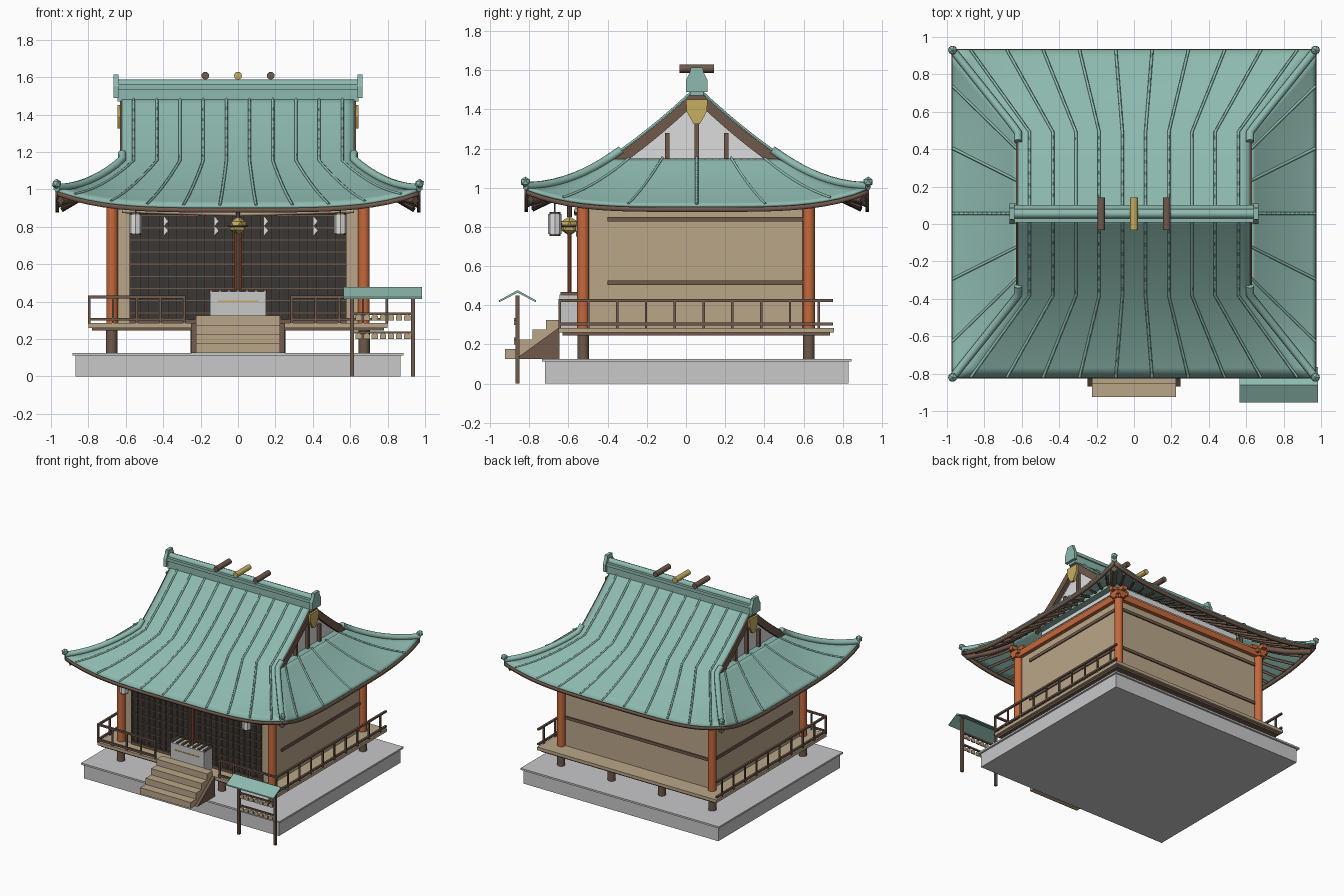
import bpy, bmesh, math
from mathutils import Vector

if "Cube" in bpy.data.objects:
    bpy.data.objects.remove(bpy.data.objects["Cube"])


def material(name, rgb):
    m = bpy.data.materials.new(name)
    m.use_nodes = True
    m.diffuse_color = (*rgb, 1)
    m.node_tree.nodes["Principled BSDF"].inputs["Base Color"].default_value = (*rgb, 1)
    return m


TEAL = material("copper green", (0.27, 0.49, 0.43))
TAN = material("pale wood", (0.49, 0.38, 0.25))
BROWN = material("dark wood", (0.16, 0.10, 0.07))
RED = material("vermilion", (0.56, 0.14, 0.045))
DARK = material("charcoal", (0.04, 0.038, 0.035))
STONE = material("stone grey", (0.58, 0.58, 0.59))
WHITE = material("paper white", (0.72, 0.72, 0.73))
GOLD = material("brass", (0.57, 0.42, 0.12))
C = 0.055  # building centre in y


def finish(name, bm, mat, smooth=False):
    me = bpy.data.meshes.new(name)
    bm.to_mesh(me)
    bm.free()
    me.materials.append(mat)
    ob = bpy.data.objects.new(name, me)
    bpy.context.collection.objects.link(ob)
    if smooth:
        bpy.ops.object.select_all(action='DESELECT')
        ob.select_set(True)
        bpy.context.view_layer.objects.active = ob
        bpy.ops.object.shade_smooth_by_angle(angle=math.radians(35))
    return ob


def boxes(name, mat, *specs):
    bm = bmesh.new()
    for x0, x1, y0, y1, z0, z1 in specs:
        vs = bmesh.ops.create_cube(bm, size=1)["verts"]
        for v in vs:
            v.co = ((x0 + x1) / 2 + v.co.x * (x1 - x0), (y0 + y1) / 2 + v.co.y * (y1 - y0),
                    (z0 + z1) / 2 + v.co.z * (z1 - z0))
    return finish(name, bm, mat)


def prism(name, mat, pts, axis, lo, hi):
    bm = bmesh.new()
    rings = [[bm.verts.new((v, a, b) if axis == 'x' else (a, v, b)) for a, b in pts] for v in (lo, hi)]
    for r in rings:
        bm.faces.new(r)
    for i in range(len(pts)):
        j = (i + 1) % len(pts)
        bm.faces.new((rings[0][i], rings[0][j], rings[1][j], rings[1][i]))
    bmesh.ops.recalc_face_normals(bm, faces=bm.faces)
    return finish(name, bm, mat)


def tube(name, mat, pts, r, sides=8):
    cu = bpy.data.curves.new(name, 'CURVE')
    cu.dimensions = '3D'
    cu.bevel_depth = r
    cu.bevel_resolution = sides // 2 - 2
    cu.use_fill_caps = True
    sp = cu.splines.new('POLY')
    sp.points.add(len(pts) - 1)
    for p, q in zip(sp.points, pts):
        p.co = (*q, 1)
    cu.materials.append(mat)
    ob = bpy.data.objects.new(name, cu)
    bpy.context.collection.objects.link(ob)


def rod(name, mat, x, y, z0, z1, r, sides=12):
    bm = bmesh.new()
    bmesh.ops.create_cone(bm, cap_ends=True, segments=sides, radius1=r, radius2=r, depth=z1 - z0)
    bmesh.ops.translate(bm, verts=bm.verts, vec=(x, y, (z0 + z1) / 2))
    return finish(name, bm, mat, sides > 8)


def ball(name, mat, co, r, sub=1):
    bm = bmesh.new()
    bmesh.ops.create_icosphere(bm, subdivisions=sub, radius=r)
    bmesh.ops.translate(bm, verts=bm.verts, vec=co)
    finish(name, bm, mat)


# Roof surface: u runs ridge to eave, s runs across, side picks the slope
def profile(u):
    return 0.905 + 0.595 * (0.6 * (1 - u) + 0.4 * (1 - u) ** 2)


def roof(side, s, u, dz=0.0):
    k = max(0, 2 * u - 1)
    z = profile(u) + 0.09 * abs(s) ** 4 * k * k + dz
    across, out = 0.62 + 0.35 * k, 0.875 * u
    if side in ("front", "back"):
        return Vector((s * across, C + (out if side == "back" else -out), z))
    return Vector((across if side == "left" else -across, C + s * out, z))


def sheet(name, mat, fn, ns, nt, thick):
    bm = bmesh.new()
    g = [[bm.verts.new(fn(-1 + 2 * i / ns, j / nt)) for j in range(nt + 1)] for i in range(ns + 1)]
    for i in range(ns):
        for j in range(nt):
            bm.faces.new((g[i][j], g[i + 1][j], g[i + 1][j + 1], g[i][j + 1]))
    if sum(f.normal.z for f in bm.faces if not f.normal_update()) < 0:
        bmesh.ops.reverse_faces(bm, faces=bm.faces)
    ob = finish(name, bm, mat, True)
    mod = ob.modifiers.new("thickness", 'SOLIDIFY')
    mod.thickness, mod.offset = thick, 0


for side in ("front", "back", "left", "right"):
    long = side in ("front", "back")
    u0 = 0 if long else 0.5
    sheet(side + "_roof", TEAL, lambda s, t: roof(side, s, u0 + t * (1 - u0)), 24, 16, 0.018)
    sheet(side + "_fascia", BROWN, lambda s, t: roof(side, s, 0.995, -0.006 - 0.024 * t), 24, 1, 0.02)
    seams = [(i + 0.5) / 5 for i in range(-5, 5)] if long else [-0.78, -0.4, 0, 0.4, 0.78]
    for s in seams:
        pts = [roof(side, s, u0 + (1 - u0) * i / 14, 0.012) for i in range(15)]
        tube(side + "_roof_seam", TEAL, pts, 0.008, 4)
    n = 18 if long else 16
    for i in range(n):
        s = -0.9 + 1.8 * i / (n - 1)
        tube(side + "_rafter", BROWN, [roof(side, s, u, -0.03) for u in (0.68, 0.8, 0.96)], 0.012, 4)

# Hip ridges with corner finials and hip rafters
for side in ("front", "back"):
    for s in (-1, 1):
        tube("hip_ridge", TEAL, [roof(side, s, 0.44 + 0.056 * i, 0.014) for i in range(11)], 0.022)
        ball("corner_finial", TEAL, roof(side, s, 1, 0.035), 0.027)
        tube("hip_rafter", BROWN, [roof(side, s, u, -0.055) for u in (0.65, 0.8, 0.97)], 0.025, 4)

# Gables
steps = [0.44 * (i / 8) for i in range(-8, 9)]
curve = [(C + d, profile(abs(d) / 0.875)) for d in steps]
prism("gable_wall", WHITE, [(y, z - 0.02) for y, z in curve] + [(C + 0.44, 1.08), (C - 0.44, 1.08)], 'x', -0.57, 0.57)
for m in (-1, 1):
    board = [(y, z + 0.006) for y, z in curve] + [(y, z - 0.062) for y, z in reversed(curve)]
    prism("barge_board", BROWN, board, 'x', m * 0.6, m * 0.63)
    boxes("gable_ledge", TEAL, tuple([min(m * 0.55, m * 0.62), max(m * 0.55, m * 0.62), C - 0.43, C + 0.43, 1.11, 1.143]))
    for d, top in ((-0.15, 1.28), (0, 1.42), (0.15, 1.28)):
        boxes("gable_strut", BROWN, (m * 0.58 - 0.015, m * 0.58 + 0.015, C + d - 0.011, C + d + 0.011, 1.12, top))
    half = [(0.055, 1.45), (0.052, 1.39), (0.03, 1.35), (0.015, 1.325)]
    shield = [(C + a, z) for a, z in half] + [(C - a, z) for a, z in reversed(half)]
    prism("gable_pendant", GOLD, shield, 'x', m * 0.625, m * 0.645)
    half = [(0.055, 1.49), (0.055, 1.55), (0.035, 1.59), (0.03, 1.615)]
    cap = [(C + a, z) for a, z in half] + [(C - a, z) for a, z in reversed(half)]
    prism("ridge_end_tile", TEAL, cap, 'x', m * 0.64, m * 0.665)

# Main ridge and crossing logs
boxes("ridge_beam", TEAL, (-0.645, 0.645, C - 0.035, C + 0.035, 1.47, 1.54),
      (-0.65, 0.65, C - 0.046, C + 0.046, 1.535, 1.56))
tube("ridge_cap", TEAL, [(-0.66, C, 1.562), (0.66, C, 1.562)], 0.025, 8)
for x, mat in ((-0.175, BROWN), (0, GOLD), (0.175, BROWN)):
    tube("ridge_log", mat, [(x, C - 0.087, 1.608), (x, C + 0.087, 1.608)], 0.021, 12)

# Stone base, stilts and deck
boxes("stone_base", STONE, (-0.87, 0.87, -0.72, 0.83, 0, 0.115), (-0.885, 0.885, -0.735, 0.845, 0.112, 0.126))
for y in (-0.525, 0.627):
    for x in (-0.675, -0.225, 0.225, 0.675):
        rod("stilt", BROWN, x, y, 0.12, 0.25, 0.03)
boxes("deck_joists", BROWN, (-0.78, 0.78, -0.63, 0.735, 0.245, 0.262))
boxes("deck", TAN, (-0.8, 0.8, -0.65, 0.755, 0.26, 0.285))

# Railings on the front and both sides
for m in (-1, 1):
    rails, x = [], m * 0.795
    for z in (0.305, 0.425):
        rails.append((x - 0.008, x + 0.008, -0.65, 0.75, z - 0.007, z + 0.007))
        rails.append((min(m * 0.28, x), max(m * 0.28, x), -0.652, -0.636, z - 0.007, z + 0.007))
    for i in range(10):
        y = -0.645 + 0.147 * i
        rails.append((x - 0.006, x + 0.006, y - 0.006, y + 0.006, 0.28, 0.425))
    for i in range(1, 5):
        px = x - m * 0.127 * i
        rails.append((px - 0.006, px + 0.006, -0.65, -0.638, 0.28, 0.425))
    boxes("railing", BROWN, *rails)

# Hall walls, trim, columns and beams
boxes("walls", TAN, (-0.665, 0.665, -0.515, 0.617, 0.28, 0.99))
for z in (0.84, 0.515):
    boxes("wall_band", BROWN, (-0.674, 0.674, -0.4, 0.626, z - 0.012, z + 0.012))
for y in (-0.525, 0.627):
    boxes("long_beam", RED, (-0.72, 0.72, y - 0.022, y + 0.022, 0.905, 0.955))
    for x in (-0.673, 0.673):
        rod("column", RED, x, y, 0.28, 0.96, 0.031, 16)
        boxes("column_bracket", RED, (x - 0.045, x + 0.045, y - 0.045, y + 0.045, 0.93, 0.96),
              (x - 0.075, x + 0.075, y - 0.02, y + 0.02, 0.96, 0.99),
              (x - 0.02, x + 0.02, y - 0.075, y + 0.075, 0.96, 0.99))
for x in (-0.673, 0.673):
    boxes("side_beam", RED, (x - 0.022, x + 0.022, -0.57, 0.675, 0.905, 0.955))

# Lattice front
boxes("front_opening", DARK, (-0.575, 0.575, -0.522, -0.5, 0.3, 0.87))
bars = [(-0.575 + 0.05 * i - 0.004, -0.575 + 0.05 * i + 0.004, -0.534, -0.52, 0.3, 0.87) for i in range(24)]
bars += [(-0.575, 0.575, -0.529, -0.52, 0.34 + 0.065 * i - 0.003, 0.34 + 0.065 * i + 0.003) for i in range(9)]
bars += [(-0.58, 0.58, -0.536, -0.51, 0.285, 0.305), (-0.58, 0.58, -0.536, -0.51, 0.865, 0.885)]
boxes("lattice", BROWN, *bars)

# Straw rope with folded paper streamers
tube("straw_rope", TAN, [(-0.62, -0.56, 0.885), (0, -0.56, 0.868), (0.62, -0.56, 0.885)], 0.012)
for x in (-0.39, -0.12, 0.145, 0.41):
    for z in (0.83, 0.78):
        prism("paper_streamer", WHITE, [(x - 0.008, z - 0.03), (x + 0.018, z), (x - 0.008, z + 0.03)], 'y', -0.562, -0.556)

# Hanging lanterns
for x in (-0.547, 0.547):
    rod("lantern", WHITE, x, -0.67, 0.765, 0.865, 0.034, 8)
    for z in (0.755, 0.865):
        rod("lantern_cap", BROWN, x, -0.67, z, z + 0.012, 0.028, 8)
    rod("lantern_hook", BROWN, x, -0.67, 0.87, 0.95, 0.004, 6)

# Bell with pull rope
ball("bell", GOLD, (0, -0.595, 0.805), 0.05)
tube("bell_band", BROWN, [(0.05 * math.cos(a * math.pi / 8), -0.595 + 0.05 * math.sin(a * math.pi / 8), 0.805)
                          for a in range(17)], 0.005)
rod("bell_hanger", BROWN, 0, -0.595, 0.85, 0.97, 0.012, 8)
rod("pull_rope", BROWN, 0, -0.595, 0.45, 0.77, 0.01, 8)
for m in (-1, 1):
    rod("rope_strand", RED, m * 0.012, -0.595, 0.45, 0.77, 0.007, 8)

# Offering box
boxes("offering_box", STONE, (-0.15, 0.15, -0.645, -0.54, 0.285, 0.455))
boxes("offering_box_slats", BROWN, *[(x * 0.048 - 0.008, x * 0.048 + 0.008, -0.64, -0.545, 0.45, 0.468) for x in range(-3, 4)])
boxes("offering_box_trim", GOLD, (-0.11, 0.11, -0.649, -0.64, 0.398, 0.406))

# Front stairs
for i in range(4):
    boxes("stair_step", TAN, (-0.225, 0.225, -0.925 + 0.07 * i, -0.645, 0.126 + 0.05 * i, 0.176 + 0.05 * i))
for m in (-1, 1):
    prism("stair_stringer", BROWN, [(-0.87, 0.126), (-0.65, 0.126), (-0.65, 0.285)], 'x', m * 0.222, m * 0.248)

# Plaque rack beside the stairs
for x in (0.61, 0.935):
    boxes("rack_post", BROWN, (x - 0.01, x + 0.01, -0.87, -0.85, 0, 0.45))
prism("rack_roof", TEAL, [(-0.955, 0.425), (-0.86, 0.477), (-0.765, 0.425), (-0.765, 0.415),
                          (-0.86, 0.464), (-0.955, 0.415)], 'x', 0.563, 0.985)
for z in (0.235, 0.335):
    boxes("rack_bar", BROWN, (0.6, 0.945, -0.866, -0.854, z - 0.006, z + 0.006))
    for i in range(7):
        x = 0.646 + 0.043 * i
        plaque = [(-0.017, -0.035), (0.017, -0.035), (0.017, -0.012), (0, 0), (-0.017, -0.012)]
        prism("plaque", TAN, [(x + a, z + b) for a, b in plaque], 'y', -0.878, -0.868)
